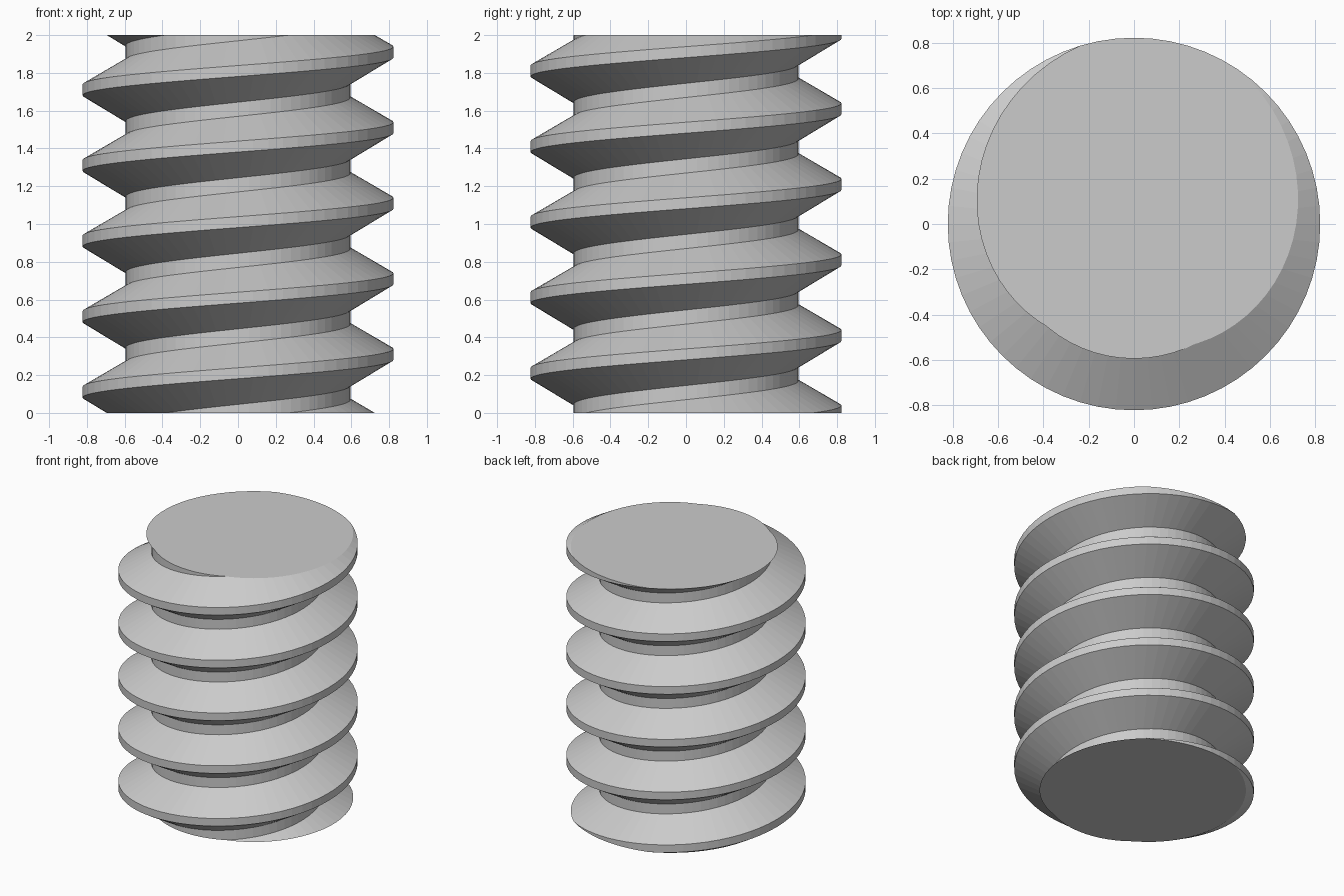
import bpy
import bmesh
from math import cos, sin, tau

if "Cube" in bpy.data.objects:
    bpy.data.objects.remove(bpy.data.objects["Cube"], do_unlink=True)

HEIGHT, PITCH, STEPS, TURNS = 2.0, 0.4, 64, 8
ROOT, CREST = 0.595, 0.823
START = 0.31 - 2 * PITCH        # crest height at angle zero, below the base

# Thread profile: radius and height offset from the crest middle
PROFILE = [(ROOT, -0.165), (CREST, -0.029), (CREST, 0.029), (ROOT, 0.16)]

steel = bpy.data.materials.new("plain grey")
steel.use_nodes = True
GREY = (0.6, 0.6, 0.6, 1)
steel.diffuse_color = GREY
steel.node_tree.nodes["Principled BSDF"].inputs["Base Color"].default_value = GREY

# Sweep the profile along a right-handed helix
bm = bmesh.new()
rings = []
for i in range(STEPS * TURNS + 1):
    a = tau * i / STEPS
    z = START + PITCH * i / STEPS
    rings.append([bm.verts.new((r * cos(a), r * sin(a), z + dz)) for r, dz in PROFILE])

for i in range(STEPS * TURNS):
    low, high = rings[i], rings[i + 1]
    for k in range(3):
        bm.faces.new((low[k], high[k], high[k + 1], low[k + 1]))
    # Root strip up to the next turn
    if i + STEPS + 1 < len(rings):
        bm.faces.new((low[3], high[3], rings[i + STEPS + 1][0], rings[i + STEPS][0]))

# Trim flat at both ends and cap
for z, normal in ((0, -1), (HEIGHT, 1)):
    cut = bmesh.ops.bisect_plane(
        bm, geom=bm.verts[:] + bm.edges[:] + bm.faces[:], dist=1e-6,
        plane_co=(0, 0, z), plane_no=(0, 0, normal), clear_outer=True)
    bmesh.ops.remove_doubles(bm, verts=[v for v in bm.verts if abs(v.co.z - z) < 1e-5], dist=1e-5)
    rim = [e for e in bm.edges if e.is_boundary and all(abs(v.co.z - z) < 1e-4 for v in e.verts)]
    bmesh.ops.holes_fill(bm, edges=rim, sides=0)
bmesh.ops.recalc_face_normals(bm, faces=bm.faces[:])

mesh = bpy.data.meshes.new("threaded_rod")
bm.to_mesh(mesh)
bm.free()
mesh.materials.append(steel)
rod = bpy.data.objects.new("threaded_rod", mesh)
bpy.context.collection.objects.link(rod)
